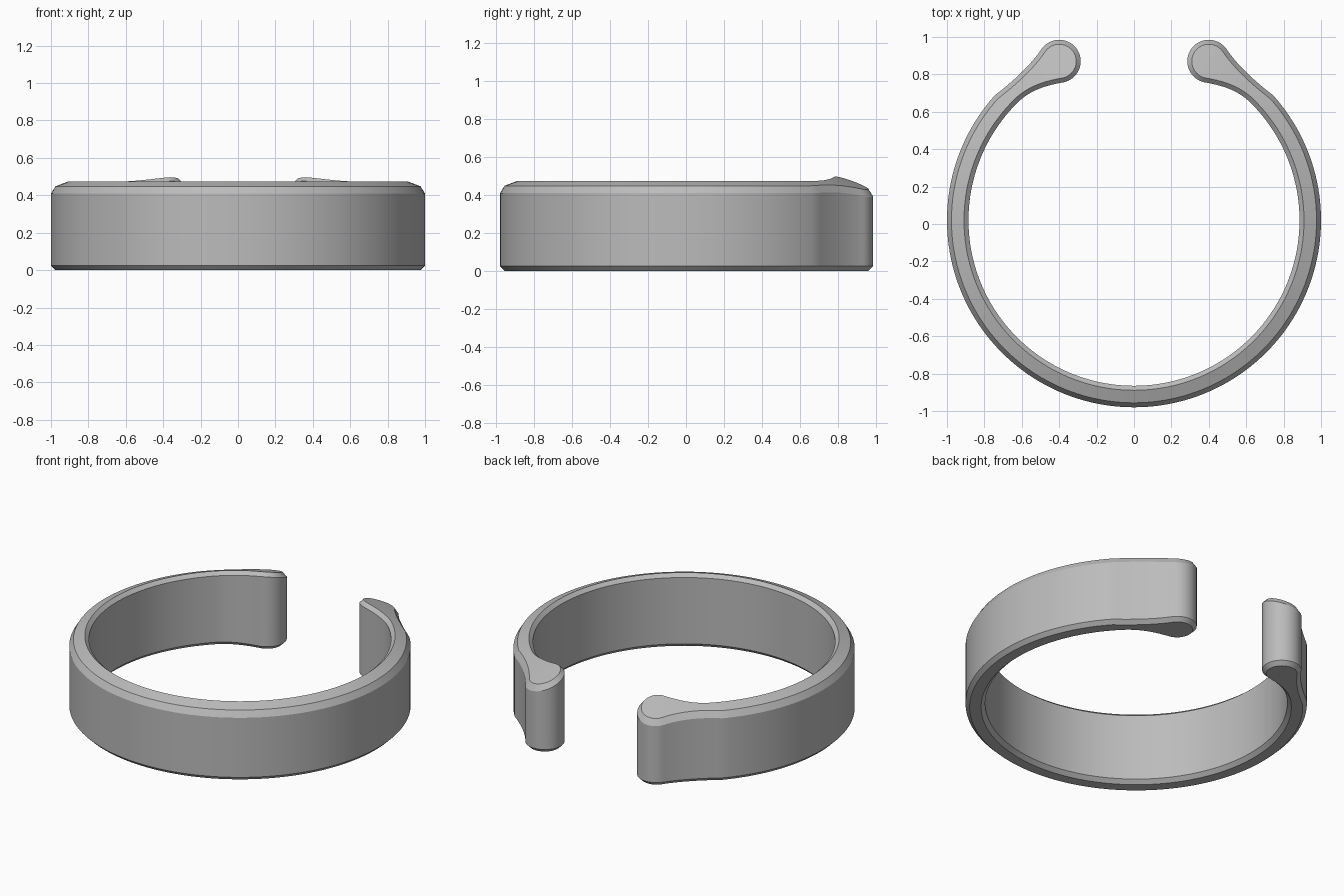
import bpy
import bmesh
import math
from mathutils import Vector

cube = bpy.data.objects.get("Cube")
if cube:
    bpy.data.objects.remove(cube, do_unlink=True)

CENTRE = Vector((0, 0.02))
BULB = Vector((0.4, 0.87))
CHAMFER = 0.024


def arc(centre, radius, start, end, steps):
    """Points on an arc, without the last one."""
    angles = [math.radians(start + (end - start) * i / steps) for i in range(steps)]
    return [centre + radius * Vector((math.cos(a), math.sin(a))) for a in angles]


def blend(a, b, c, d, steps):
    """Bezier points from a to d, without the last one."""
    a, b, c, d = map(Vector, (a, b, c, d))
    pts = []
    for i in range(steps):
        t = i / steps
        s = 1 - t
        pts.append(s**3 * a + 3 * s * s * t * b + 3 * s * t * t * c + t**3 * d)
    return pts


def slope(p):
    """Height of the conical top at a plan position."""
    return 0.475 - 0.38 * ((p - CENTRE).length - 0.905)


# Half outline: outer and inner sides run from the front to the rounded tip
outer = arc(CENTRE, 1.0, -90, 42, 66)
outer += blend((0.743, 0.689), (0.63, 0.775), (0.545, 0.86), (0.494, 0.936), 14)
outer += arc(BULB, 0.115, 35, 147, 16)
inner = arc(CENTRE, 0.885, -90, 45, 66)
inner += blend((0.626, 0.646), (0.555, 0.717), (0.47, 0.741), (0.38, 0.757), 14)
inner += arc(BULB, 0.115, 260, 147, 16)
tip = arc(BULB, 0.115, 147, 148, 1)
outline = outer + tip + inner[::-1]
count = len(outline)

# Inward plan normals for the chamfers
inward = []
for i in range(count):
    d = outline[min(i + 1, count - 1)] - outline[max(i - 1, 0)]
    n = Vector((-d.y, d.x)).normalized()
    if i in (0, count - 1):
        n = Vector((0, 1 if i == 0 else -1))
    inward.append(n)

# Stacked outlines: lower chamfer, wall, upper chamfer
bm = bmesh.new()
levels = [
    (CHAMFER, lambda p: 0.0),
    (0.0, lambda p: CHAMFER),
    (0.0, lambda p: slope(p) - 0.03),
    (CHAMFER, slope),
]
rows = []
for inset, height in levels:
    row = []
    for p, n in zip(outline, inward):
        q = p + n * inset
        row.append(bm.verts.new((q.x, q.y, height(q))))
    rows.append(row)
for low, high in zip(rows, rows[1:]):
    for i in range(count - 1):
        bm.faces.new((low[i], low[i + 1], high[i + 1], high[i]))

# Bottom and sloping top, bridged from outer side to inner side
for row in (rows[0], rows[-1]):
    half = len(outer)
    for i in range(half - 1):
        bm.faces.new((row[i], row[i + 1], row[-2 - i], row[-1 - i]))
    bm.faces.new((row[half - 1], row[half], row[half + 1]))

# Mirror to the other side
bmesh.ops.mirror(bm, geom=bm.verts[:] + bm.edges[:] + bm.faces[:],
                 axis='X', merge_dist=0.0005)
bmesh.ops.remove_doubles(bm, verts=bm.verts[:], dist=0.0003)
bmesh.ops.recalc_face_normals(bm, faces=bm.faces[:])
mesh = bpy.data.meshes.new("open_ring")
bm.to_mesh(mesh)
bm.free()

grey = bpy.data.materials.new("neutral_grey")
grey.use_nodes = True
colour = (0.5, 0.5, 0.5, 1)
grey.diffuse_color = colour
grey.node_tree.nodes["Principled BSDF"].inputs["Base Color"].default_value = colour
mesh.materials.append(grey)

ring = bpy.data.objects.new("open_ring", mesh)
bpy.context.collection.objects.link(ring)
bpy.ops.object.select_all(action='DESELECT')
ring.select_set(True)
bpy.context.view_layer.objects.active = ring
bpy.ops.object.shade_smooth_by_angle(angle=math.radians(22))
